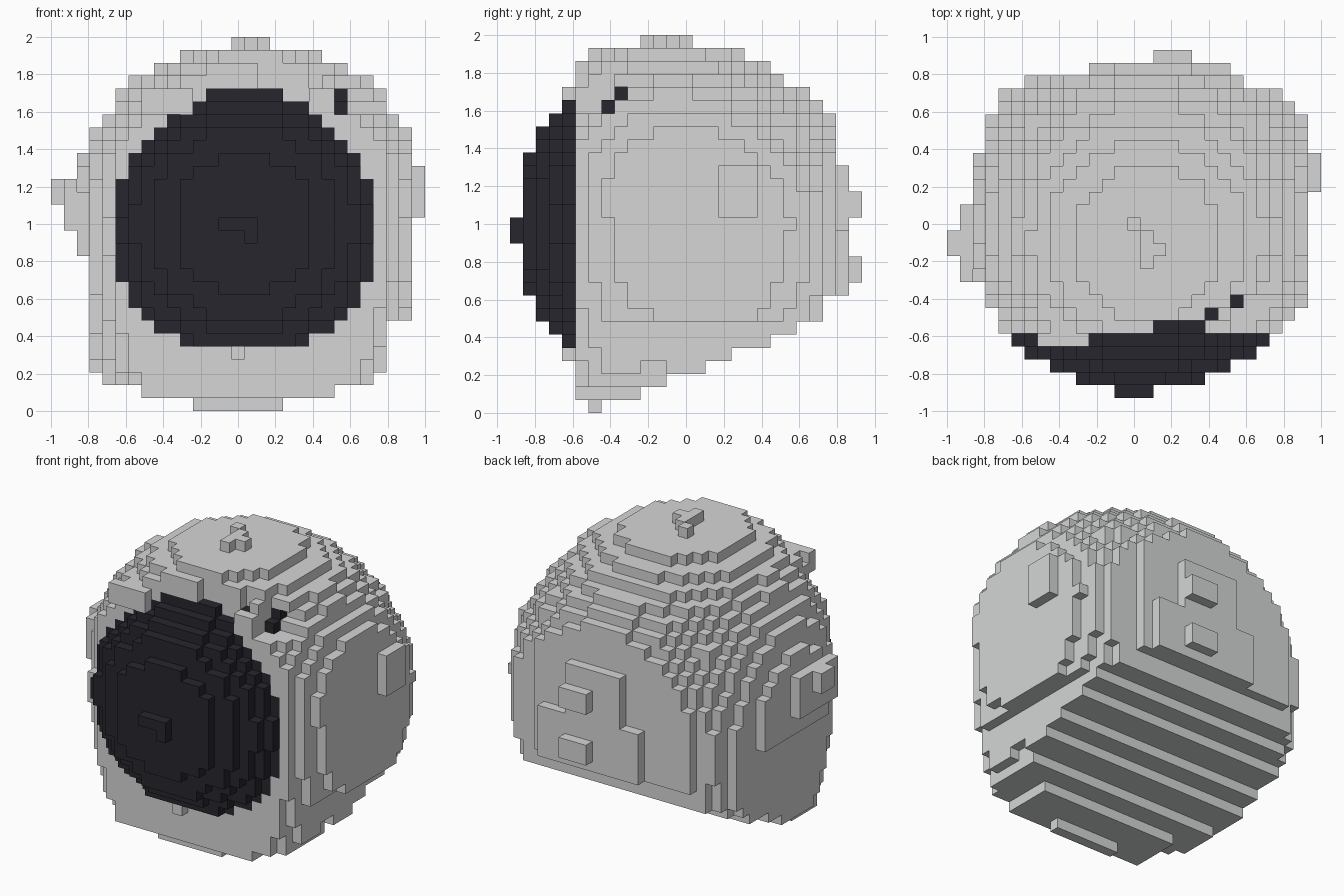
import bpy
import bmesh
from mathutils import Vector

if "Cube" in bpy.data.objects:
    bpy.data.objects.remove(bpy.data.objects["Cube"], do_unlink=True)

V = 2 / 29            # edge length of one block


def material(name, rgb):
    m = bpy.data.materials.new(name)
    m.use_nodes = True
    m.diffuse_color = (*rgb, 1)
    bsdf = m.node_tree.nodes["Principled BSDF"]
    bsdf.inputs["Base Color"].default_value = (*rgb, 1)
    bsdf.inputs["Roughness"].default_value = 0.8
    return m


grey = material("light grey", (0.66, 0.675, 0.665))
dark = material("dark glass", (0.019, 0.019, 0.027))


def centre(c):
    return c[0] * V, c[1] * V, 1 + c[2] * V


def box(i0, i1, j0, j1, k0, k1):
    """All cells in an inclusive block of indices."""
    return {(i, j, k) for i in range(i0, i1 + 1)
            for j in range(j0, j1 + 1) for k in range(k0, k1 + 1)}


def in_shell(c):
    """Round dome, fuller lower walls, flat back and a sloping underside."""
    i, j, k = c
    x, y, z = centre(c)
    if z < 0.41 * (y + 0.5):
        return False
    # Rounded chin corners
    if k < -11:
        right = {-14: 3, -13: 7, -12: 10}[k]
        if abs(i) > right or (k == -14 and j < -7):
            return False
    # Limits of the right ear and of the flat back
    if (k < -7 and i > 11) or (i < -11 and (k < -2 or j > 5)):
        return False
    if j == 11 and (k < -5 or abs(i) > 8):
        return False
    # The dome leans forward towards the crown
    low = z < 1.03
    cx, cy = (0.05, 0.05) if low else (0.07, 0.07 - 0.19 * (z - 1))
    squash = 1
    if low:
        squash = 0.52
        if x > cx:        # this flank curves in underneath, behind the chin
            squash = min(0.8, max(0.52, 0.52 + (y + 0.45)))
    p = 2.2 if low and y > cy else 2
    d = abs(x - cx) ** p + abs(y - cy) ** p + (abs(z - 1.03) * squash) ** p
    return d < 0.96 ** p


# Shell
shell = {c for c in box(-12, 13, -8, 11, -14, 13) if in_shell(c)}
# Raised lumps: crown, two ears, back plates with two knobs, brow and chin
shell |= {(0, 0, 14), (1, -1, 14), (1, -2, 14), (1, -3, 14), (2, -2, 14)}
shell |= box(14, 14, 3, 5, 1, 4)
shell |= box(-13, -13, -4, 1, 0, 3) | box(-14, -14, -2, -1, 2, 3)
shell |= box(-3, 7, 12, 12, -5, -1) | box(-1, 4, 12, 12, 0, 4)
shell |= box(2, 4, 13, 13, -4, -3) | box(2, 4, 13, 13, 1, 2)
shell |= box(-7, -4, -9, -9, 9, 10) | {(0, -9, -10)}
# Notches in the brow that bare a few dark blocks
shell -= box(8, 10, -8, -6, 9, 12) | box(9, 10, -5, -5, 10, 10)
shell -= box(2, 7, -8, -8, 11, 12) | box(4, 5, -8, -8, 10, 10)
shell -= box(6, 6, -7, -7, 11, 12)

# Visor: stepped discs, widest at the shell, with a small knob in the middle
visor = box(-1, 1, -13, -13, 0, 0) | {(1, -13, -1)}
for j, radius, cz in ((-12, 0.375, 1.0), (-11, 0.515, 1.0), (-10, 0.595, 1.0),
                      (-9, 0.66, 0.99), (-8, 0.71, 0.98)):
    for c in box(-9, 10, j, j, -9, 9):
        x, y, z = centre(c)
        if (x - 0.035) ** 2 + (z - cz) ** 2 < radius ** 2:
            visor.add(c)
visor |= box(-2, 3, -8, -8, 10, 10)
# Dark specks on the brow
visor |= {(8, -5, 10), (8, -6, 9), (6, -7, 10), (5, -8, 9)}
shell -= visor
solid = shell | visor

AXES = [Vector(a) for a in ((1, 0, 0), (0, 1, 0), (0, 0, 1))]


def build(name, cells, mat):
    """Mesh of the outward block faces, sharing corners."""
    bm = bmesh.new()
    corners = {}

    def corner(p):
        key = tuple(round(q * 2) for q in p)
        if key not in corners:
            corners[key] = bm.verts.new((p.x * V, p.y * V, 1 + p.z * V))
        return corners[key]

    for c in sorted(cells):
        for a in range(3):
            u, w = AXES[(a + 1) % 3] / 2, AXES[(a + 2) % 3] / 2
            for s in (1, -1):
                n = AXES[a] * s
                if tuple(int(c[q] + n[q]) for q in range(3)) in solid:
                    continue
                m = Vector(c) + n / 2
                quad = [m - u - w, m + u - w, m + u + w, m - u + w][::s]
                bm.faces.new([corner(p) for p in quad])
    mesh = bpy.data.meshes.new(name)
    bm.to_mesh(mesh)
    bm.free()
    mesh.materials.append(mat)
    ob = bpy.data.objects.new(name, mesh)
    bpy.context.collection.objects.link(ob)


build("helmet_shell", shell, grey)
build("visor", visor, dark)
